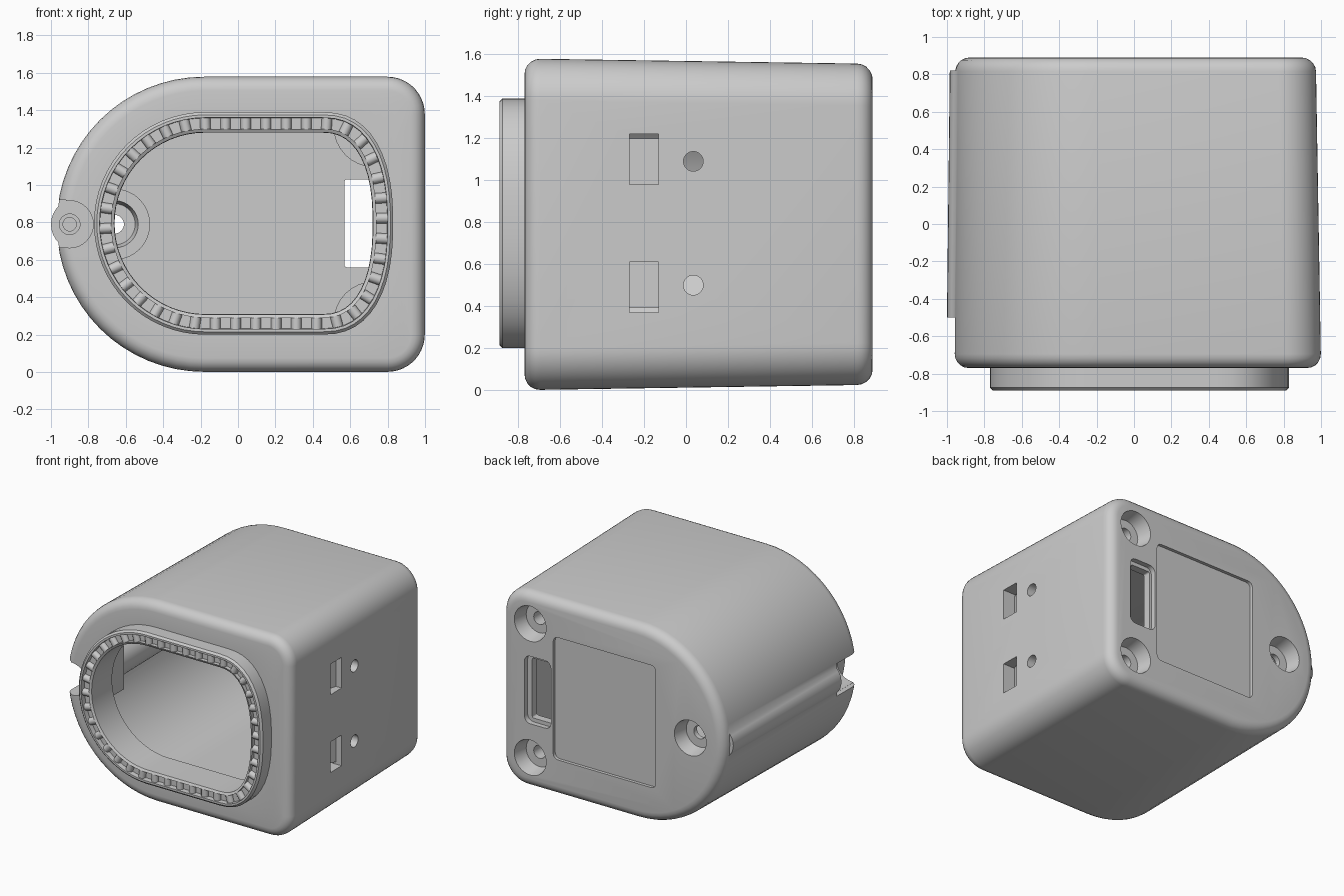
import bpy, bmesh
from math import sin, cos, pi, radians, copysign
from mathutils import Vector, Matrix

if "Cube" in bpy.data.objects:
    bpy.data.objects.remove(bpy.data.objects["Cube"])

ZC = 0.79  # height of the long axis


def arc(cx, cz, r, a0, a1, n):
    return [(cx + r * cos(radians(a0 + (a1 - a0) * i / (n - 1))),
             cz + r * sin(radians(a0 + (a1 - a0) * i / (n - 1)))) for i in range(n)]


def d_profile(cx, r, x1, rc):
    """Round left end, square right end with rounded corners."""
    return (arc(cx, ZC, r, 90, 270, 33) + arc(x1 - rc, ZC - r + rc, rc, -90, 0, 12)
            + arc(x1 - rc, ZC + r - rc, rc, 0, 90, 12))


def body_ring(y, d):
    t = (y + 0.77) / 1.66
    return y, d_profile(-0.18 - 0.01 * t, 0.79 - 0.025 * t - d, 1 - 0.028 * t - d, 0.2 - d)


def collar_ring(y, d):
    """Round left end, softly bulging right end."""
    pts = arc(-0.175, ZC + 0.005, 0.595 - d, 90, 270, 33)
    for i in range(24):
        a = -pi / 2 + pi * i / 23
        c, s = max(cos(a), 0) ** 0.84, copysign(abs(sin(a)) ** 0.84, sin(a))
        pts.append((0.45 + (0.38 - d) * c, ZC + 0.005 + (0.595 - d) * s))
    return y, pts


def make(name, bm):
    bmesh.ops.recalc_face_normals(bm, faces=bm.faces)
    me = bpy.data.meshes.new(name)
    bm.to_mesh(me)
    bm.free()
    ob = bpy.data.objects.new(name, me)
    bpy.context.collection.objects.link(ob)
    return ob


def loft(name, rings):
    bm = bmesh.new()
    vs = [[bm.verts.new((x, y, z)) for x, z in pts] for y, pts in rings]
    n = len(vs[0])
    for a, b in zip(vs, vs[1:]):
        for i in range(n):
            bm.faces.new((a[i], a[(i + 1) % n], b[(i + 1) % n], b[i]))
    bm.faces.new(vs[0])
    bm.faces.new(vs[-1])
    return make(name, bm)


def box(x0, x1, y0, y1, z0, z1, bevel=0, turn=0):
    bm = bmesh.new()
    bmesh.ops.create_cube(bm, size=1)
    bmesh.ops.scale(bm, vec=(x1 - x0, y1 - y0, z1 - z0), verts=bm.verts)
    if bevel:  # round the edges that run along y
        es = [e for e in bm.edges if abs(e.verts[0].co.y - e.verts[1].co.y) > 1e-4]
        bmesh.ops.bevel(bm, geom=es, offset=bevel, segments=4, profile=0.5, affect='EDGES')
    bmesh.ops.rotate(bm, matrix=Matrix.Rotation(turn, 3, 'Z'), verts=bm.verts)
    bmesh.ops.translate(bm, vec=((x0 + x1) / 2, (y0 + y1) / 2, (z0 + z1) / 2), verts=bm.verts)
    return make("box", bm)


def rod(p0, p1, r, r2=None, n=32):
    p0, p1 = Vector(p0), Vector(p1)
    bm = bmesh.new()
    rot = (p1 - p0).to_track_quat('Z', 'Y').to_matrix().to_4x4()
    bmesh.ops.create_cone(bm, cap_ends=True, segments=n, radius1=r, radius2=r if r2 is None else r2,
                          depth=(p1 - p0).length, matrix=Matrix.Translation((p0 + p1) / 2) @ rot)
    return make("rod", bm)


def rod_y(x, z, y0, y1, r, r2=None):
    return rod((x, y0, z), (x, y1, z), r, r2)


def combine(target, tool, op):
    m = target.modifiers.new("bool", 'BOOLEAN')
    m.operation, m.object, m.solver = op, tool, 'EXACT'
    bpy.context.view_layer.objects.active = target
    bpy.ops.object.modifier_apply(modifier=m.name)
    bpy.data.objects.remove(tool)


# Hollow shell: rounded back, drafted sides, front collar with groove, bore, cavity
E = 0.075
rings = [body_ring(0.89 - E + E * cos(a), E - E * sin(a)) for a in [i * pi / 10 for i in range(6)]]
rings += [body_ring(-0.77 + E - E * sin(a), E - E * cos(a)) for a in [i * pi / 10 for i in range(6)]]
rings += [collar_ring(y, d) for y, d in [
    (-0.77, 0), (-0.875, 0), (-0.89, 0.015), (-0.89, 0.03), (-0.85, 0.032), (-0.85, 0.09),
    (-0.88, 0.09), (-0.87, 0.108), (-0.62, 0.11)]]
rings += [(-0.62, d_profile(-0.18, 0.65, 0.87, 0.14)), (0.79, d_profile(-0.18, 0.635, 0.855, 0.13))]
housing = loft("housing", rings)

# Hinge bulge, hinge pocket wall and screw bosses
combine(housing, rod_y(-0.86, ZC, -0.5, 0.82, 0.14, 0.125), 'UNION')
combine(housing, box(-0.92, -0.71, -0.7, -0.4, 0.62, 0.96), 'UNION')
screws = [(-0.66, ZC, 0.19), (0.73, ZC + 0.525, 0.22), (0.73, ZC - 0.525, 0.22)]
for x, z, r in screws:
    combine(housing, rod_y(x, z, 0.66, 0.81, r), 'UNION')

cuts = []
# Countersunk screw holes
for x, z, r in screws:
    cuts += [rod_y(x, z, 0.775, 0.95, 0.115, 0.15), rod_y(x, z, 0.6, 0.8, 0.05)]
cuts.append(rod_y(-0.66, ZC, 0.6, 0.735, 0.14, 0.11))
# Back label recess and cable window
cuts.append(box(-0.36, 0.53, 0.865, 0.95, 0.31, 1.27, 0.04))
cuts.append(box(0.57, 0.74, 0.6, 1.0, 0.56, 1.03, 0.012))
cuts.append(box(0.55, 0.78, 0.85, 1.0, 0.53, 1.06, 0.05))
# Hinge notch with pin hole
cuts.append(rod_y(-0.9, ZC, -0.95, -0.5, 0.126))
cuts.append(box(-1.1, -0.92, -0.95, -0.5, 0.665, 0.92))
cuts += [rod_y(-0.9, ZC, -0.6, -0.47, 0.055), rod_y(-0.9, ZC, -0.5, -0.3, 0.036)]
# Side slots and round holes
for z_slot, z_hole in [(1.1, 1.09), (0.49, 0.5)]:
    cuts.append(box(0.75, 1.1, -0.27, -0.13, z_slot - 0.12, z_slot + 0.12))
    cuts.append(rod((0.75, 0.035, z_hole), (1.1, 0.035, z_hole), 0.047))
for c in cuts:
    combine(housing, c, 'DIFFERENCE')

# Slanted snap tabs behind the side slots
for z in (1.09, 0.5):
    tab = box(0.875, 0.915, -0.29, -0.12, z - 0.11, z + 0.11, turn=radians(-20))
    tab.name = "snap_tab"

# Detent teeth spaced evenly around the collar groove
loop = [Vector((x, -0.853, z)) for x, z in collar_ring(0, 0.061)[1]]
loop.append(loop[0])
total = sum((b - a).length for a, b in zip(loop, loop[1:]))
COUNT = 40
step, want, run, teeth = total / COUNT, 0.0, 0.0, []
for a, b in zip(loop, loop[1:]):
    seg = (b - a).length
    while want < run + seg and len(teeth) < COUNT:
        p = a.lerp(b, (want - run) / seg)
        side = (b - a).normalized().cross(Vector((0, 1, 0))) * 0.03
        teeth.append(rod(p - side, p + side, 0.028, n=12))
        want += step
    run += seg
bpy.ops.object.select_all(action='DESELECT')
for t in teeth:
    t.select_set(True)
bpy.context.view_layer.objects.active = teeth[0]
bpy.ops.object.join()
teeth[0].name = "collar_teeth"

# Smooth shading with crisp edges
bpy.ops.object.select_all(action='DESELECT')
for ob in (housing, teeth[0]):
    ob.select_set(True)
bpy.context.view_layer.objects.active = housing
bpy.ops.object.shade_smooth_by_angle(angle=radians(35))
